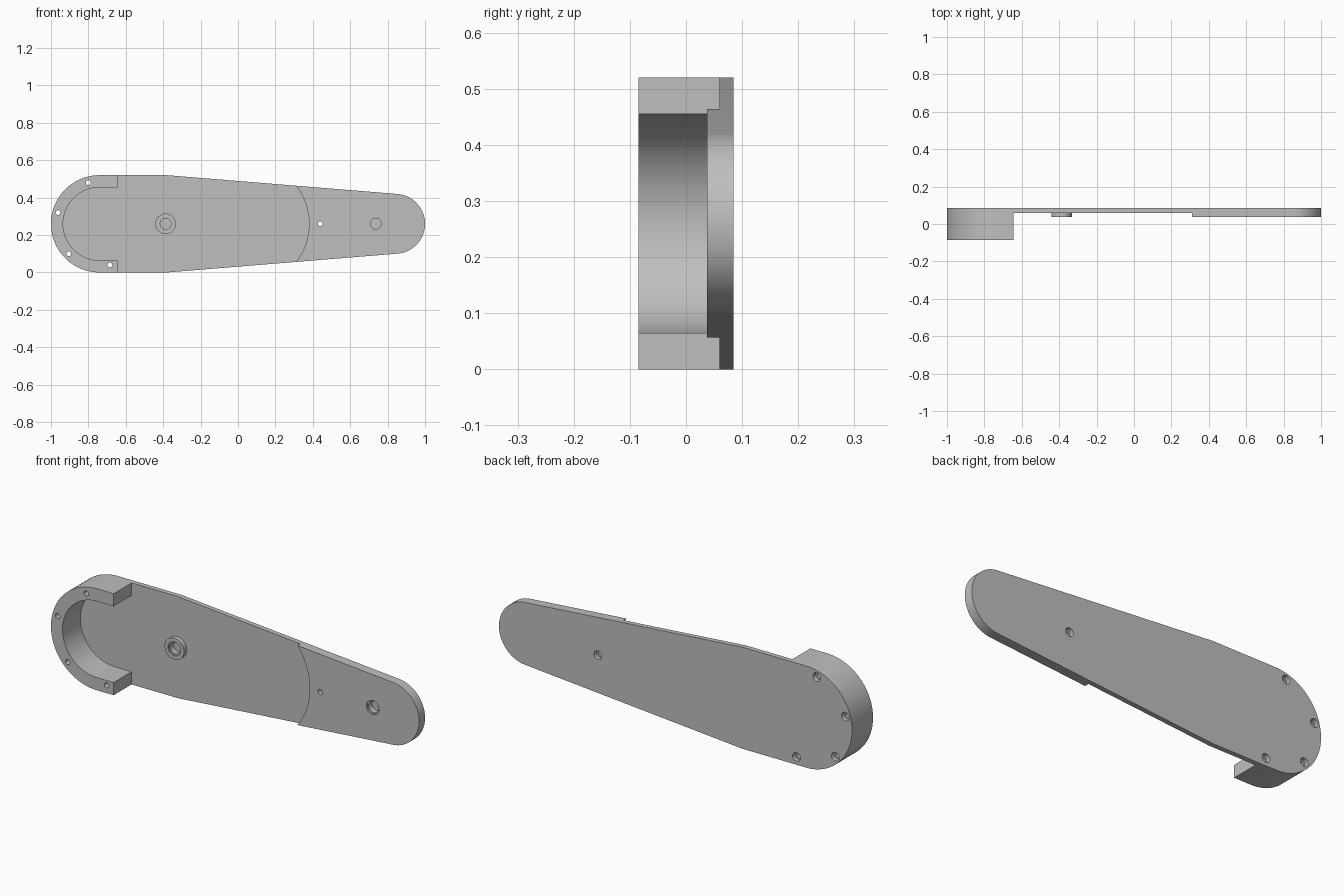
import bpy, bmesh
from math import cos, sin, asin, atan2, radians, pi, hypot
from mathutils import Vector

if "Cube" in bpy.data.objects:
    bpy.data.objects.remove(bpy.data.objects["Cube"])

MID = 0.26                                   # height of the long axis
FRONT, BACK, PAD, FLOOR = -0.085, 0.085, 0.037, 0.06
BIG_X, BIG_R = -0.74, 0.26                   # round housing end
TIP_X, TIP_R = 0.84, 0.16                    # round tip

grey = bpy.data.materials.new("grey")
grey.use_nodes = True
colour = (0.52, 0.52, 0.52, 1)
grey.diffuse_color = colour
grey.node_tree.nodes["Principled BSDF"].inputs["Base Color"].default_value = colour


def arc(cx, r, a, b, n):
    """Points on an arc about (cx, MID), angles in radians."""
    return [(cx + r * cos(a + (b - a) * i / n), MID + r * sin(a + (b - a) * i / n))
            for i in range(n + 1)]


def make_object(name, bm):
    bmesh.ops.recalc_face_normals(bm, faces=bm.faces)
    mesh = bpy.data.meshes.new(name)
    bm.to_mesh(mesh)
    bm.free()
    mesh.materials.append(grey)
    obj = bpy.data.objects.new(name, mesh)
    bpy.context.collection.objects.link(obj)
    return obj


def prism(name, outline, y0, y1):
    """Extrude an x-z outline from y0 to y1."""
    bm = bmesh.new()
    face = bm.faces.new([bm.verts.new((x, y0, z)) for x, z in outline])
    new = bmesh.ops.extrude_face_region(bm, geom=[face])["geom"]
    bmesh.ops.translate(bm, vec=(0, y1 - y0, 0),
                        verts=[v for v in new if isinstance(v, bmesh.types.BMVert)])
    return make_object(name, bm)


def turned(name, x, z, profile, n=32):
    """Solid of revolution about the y direction; profile is (radius, y)."""
    bm = bmesh.new()
    rings = [[bm.verts.new((x + r * cos(2 * pi * i / n), y, z + r * sin(2 * pi * i / n)))
              for i in range(n)] for r, y in profile]
    for a, b in zip(rings, rings[1:]):
        for i in range(n):
            j = (i + 1) % n
            bm.faces.new((a[i], a[j], b[j], b[i]))
    bm.faces.new(rings[0])
    bm.faces.new(rings[-1])
    return make_object(name, bm)


def combine(body, tool, operation):
    mod = body.modifiers.new(tool.name, 'BOOLEAN')
    mod.operation, mod.object, mod.solver = operation, tool, 'EXACT'
    bpy.context.view_layer.objects.active = body
    bpy.ops.object.modifier_apply(modifier=mod.name)
    bpy.data.objects.remove(tool)


# Arm blank: round housing end, straight shoulders, taper tangent to the tip
shoulder = (-0.38, MID + BIG_R)
dx, dz = TIP_X - shoulder[0], BIG_R
tangent = atan2(dz, dx) - asin(TIP_R / hypot(dx, dz))
tip_angle = pi / 2 - tangent
outline = (arc(BIG_X, BIG_R, pi / 2, 3 * pi / 2, 64) + [(shoulder[0], MID - BIG_R)]
           + arc(TIP_X, TIP_R, -tip_angle, tip_angle, 48) + [shoulder])
arm = prism("arm", outline, FRONT, BACK)

# Recess that leaves the C-shaped wall and the thin web, ending at the curved pad edge
wall_end, inner_r = -0.645, 0.195
recess = (arc(BIG_X, inner_r, pi / 2, 3 * pi / 2, 64)
          + [(wall_end, MID - inner_r), (wall_end, -0.1)]
          + [(0.2, -0.1)] + arc(0.045, 0.335, -radians(52), radians(52), 48)
          + [(0.2, 0.62), (wall_end, 0.62), (wall_end, MID + inner_r)])
combine(arm, prism("recess_cutter", recess, -0.3, FLOOR), 'DIFFERENCE')

# Lower the tip pad
box = [(0.1, -0.2), (1.2, -0.2), (1.2, 0.8), (0.1, 0.8)]
combine(arm, prism("pad_cutter", box, -0.3, PAD), 'DIFFERENCE')

# Pivot boss
boss_x, hole_x = -0.387, 0.737
combine(arm, turned("boss", boss_x, MID, [(0.055, PAD), (0.055, FLOOR + 0.01)]), 'UNION')

# Blind stepped bores in the boss and the tip
for x in (boss_x, hole_x):
    bore = [(0.036, PAD - 0.05), (0.036, PAD + 0.008), (0.029, PAD + 0.008), (0.029, PAD + 0.036)]
    combine(arm, turned("bore_cutter", x, MID, bore), 'DIFFERENCE')

# Counterbored screw holes through the wall and the pad
for x, z in ((-0.8, 0.48), (-0.962, 0.32), (-0.905, 0.1), (-0.685, 0.04), (0.44, MID)):
    screw = [(0.013, -0.2), (0.013, BACK - 0.022), (0.022, BACK - 0.022), (0.022, BACK + 0.1)]
    combine(arm, turned("screw_cutter", x, z, screw, 24), 'DIFFERENCE')

# Smooth the curved walls, keep the edges sharp
bpy.ops.object.select_all(action='DESELECT')
arm.select_set(True)
bpy.context.view_layer.objects.active = arm
bpy.ops.object.shade_smooth_by_angle(angle=radians(30))
